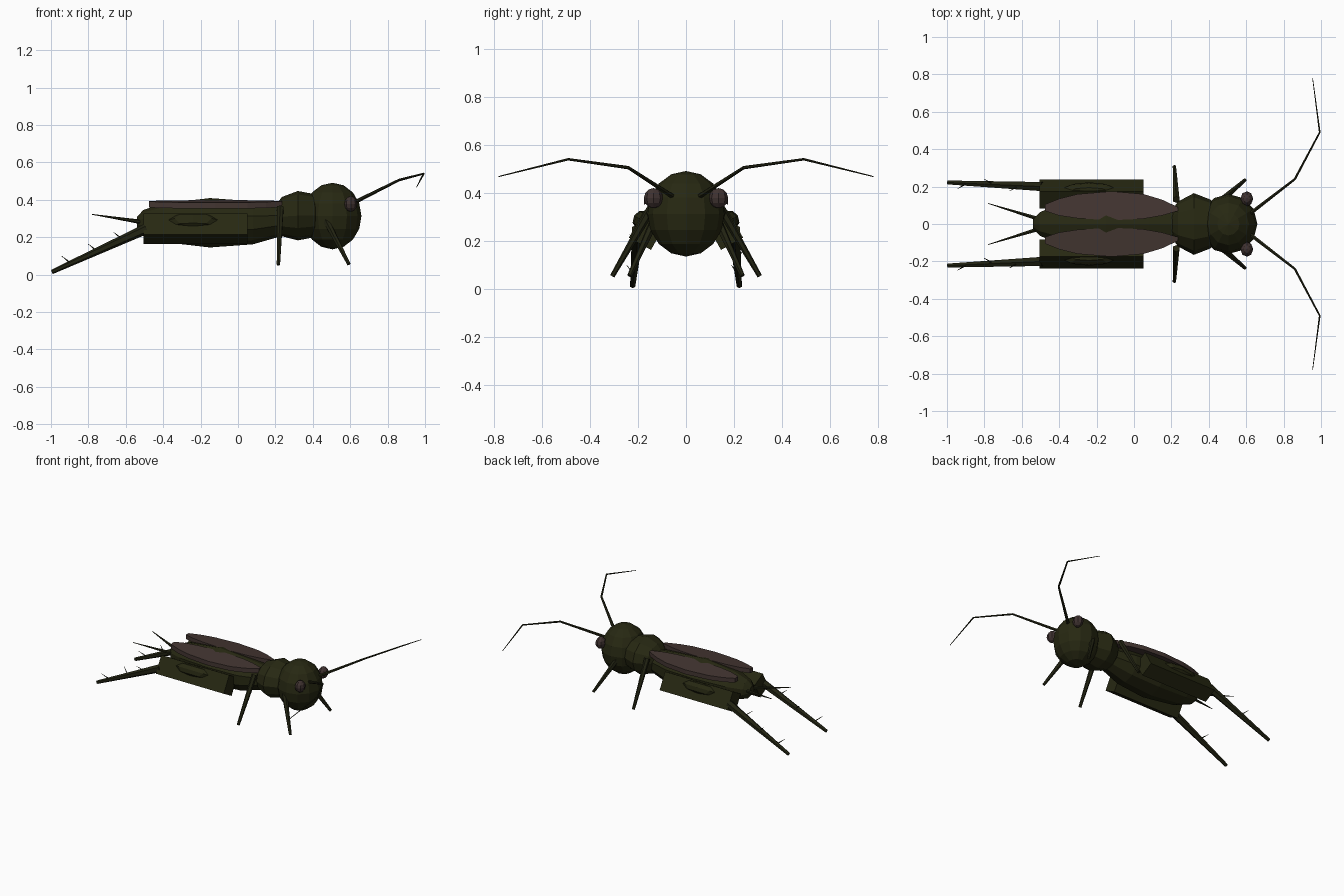
import bpy, bmesh, math
from mathutils import Vector, Matrix

if "Cube" in bpy.data.objects:
    bpy.data.objects.remove(bpy.data.objects["Cube"])


def material(name, rgb):
    m = bpy.data.materials.new(name)
    m.diffuse_color = (*rgb, 1)
    m.use_nodes = True
    m.node_tree.nodes["Principled BSDF"].inputs["Base Color"].default_value = m.diffuse_color
    return m


GREEN = material("dark green", (0.020, 0.021, 0.006))
LEG = material("leg green", (0.016, 0.017, 0.006))
BROWN = material("wing brown", (0.056, 0.036, 0.031))
EYE = material("eye brown", (0.050, 0.032, 0.030))


def finish(name, bm, mat):
    bmesh.ops.recalc_face_normals(bm, faces=bm.faces)
    me = bpy.data.meshes.new(name)
    bm.to_mesh(me)
    bm.free()
    me.materials.append(mat)
    ob = bpy.data.objects.new(name, me)
    bpy.context.collection.objects.link(ob)
    return ob


def loft(name, rings, mat, n=10):
    """Rings along x: (x, centre z, half width, half height)."""
    bm = bmesh.new()
    loops = []
    for x, z, ry, rz in rings:
        loops.append([bm.verts.new((x, ry * math.sin(2 * math.pi * i / n),
                                    z + rz * math.cos(2 * math.pi * i / n))) for i in range(n)])
    for a, b in zip(loops, loops[1:]):
        for i in range(n):
            bm.faces.new((a[i], a[(i + 1) % n], b[(i + 1) % n], b[i]))
    bm.faces.new(loops[0])
    bm.faces.new(loops[-1])
    return finish(name, bm, mat)


def ball(name, loc, size, mat, u=12, v=8, rot=None):
    bm = bmesh.new()
    bmesh.ops.create_uvsphere(bm, u_segments=u, v_segments=v, radius=1)
    m = Matrix.Translation(loc) @ (rot or Matrix()) @ Matrix.Diagonal((*size, 1))
    bmesh.ops.transform(bm, matrix=m, verts=bm.verts)
    return finish(name, bm, mat)


def rods(name, pts, radii, mat, n=6):
    """Tapered segments through the points."""
    bm = bmesh.new()
    for p, q, r0, r1 in zip(pts, pts[1:], radii, radii[1:]):
        p, q = Vector(p), Vector(q)
        d = q - p
        m = Matrix.Translation((p + q) / 2) @ d.to_track_quat('Z', 'Y').to_matrix().to_4x4()
        bmesh.ops.create_cone(bm, cap_ends=True, segments=n, radius1=r0, radius2=r1,
                              depth=d.length, matrix=m)
    return finish(name, bm, mat)


# body
loft("abdomen", [(-0.54, 0.28, 0.025, 0.03), (-0.505, 0.278, 0.065, 0.068), (-0.40, 0.277, 0.115, 0.103),
                 (-0.15, 0.277, 0.15, 0.132), (0.08, 0.277, 0.13, 0.115), (0.23, 0.29, 0.09, 0.085)], GREEN)
loft("thorax", [(0.20, 0.31, 0.07, 0.06), (0.235, 0.31, 0.12, 0.105), (0.32, 0.315, 0.165, 0.132),
                (0.41, 0.315, 0.13, 0.115), (0.44, 0.315, 0.09, 0.08)], GREEN, 12)
ball("head", (0.505, 0, 0.313), (0.155, 0.16, 0.178), GREEN)

# lens shaped outline of one wing: x, inner y, outer y
WING = [(-0.475, 0.07, 0.105), (-0.40, 0.045, 0.135), (-0.30, 0.03, 0.16), (-0.12, 0.02, 0.175),
        (0.05, 0.028, 0.16), (0.15, 0.045, 0.13), (0.235, 0.07, 0.09)]

for s, side in ((1, "left"), (-1, "right")):
    def pt(x, y, z):
        return (x, s * y, z)

    # wing slab, sloping gently outwards
    bm = bmesh.new()
    outline = [(x, i) for x, i, o in WING] + [(x, o) for x, i, o in reversed(WING)]
    low, top = ([bm.verts.new(pt(x, y, h - 0.09 * y)) for x, y in outline] for h in (0.368, 0.400))
    k = len(outline)
    bm.faces.new(low)
    bm.faces.new(top)
    for i in range(k):
        j = (i + 1) % k
        bm.faces.new((low[i], low[j], top[j], top[i]))
    finish(side + "_wing", bm, BROWN)

    # eye
    ball(side + "_eye", pt(0.603, 0.135, 0.378), (0.034, 0.04, 0.042), EYE, 8, 6)

    # antenna
    rods(side + "_antenna", [pt(0.62, 0.055, 0.385), pt(0.86, 0.24, 0.505),
                             pt(0.993, 0.49, 0.54), pt(0.955, 0.78, 0.468)],
         [0.011, 0.007, 0.005, 0.002], LEG)

    # front and middle legs
    rods(side + "_front_leg", [pt(0.46, 0.12, 0.31), pt(0.593, 0.235, 0.055)], [0.02, 0.010], LEG)
    rods(side + "_middle_leg", [pt(0.226, 0.13, 0.36), pt(0.216, 0.307, 0.053)], [0.02, 0.010], LEG)

    # hind thigh: box leaning inwards at the top
    tilt = Matrix.Rotation(s * math.radians(29), 4, 'X')
    bm = bmesh.new()
    bmesh.ops.create_cube(bm, size=1, matrix=Matrix.Translation(pt(-0.228, 0.16, 0.245)) @ tilt
                          @ Matrix.Diagonal((0.555, 0.105, 0.13, 1)))
    finish(side + "_hind_thigh", bm, GREEN)
    ball(side + "_thigh_bulge", pt(-0.24, 0.19, 0.29), (0.14, 0.03, 0.04), GREEN, 8, 4, tilt)

    # hind shin with small spines
    a, b = Vector(pt(-0.49, 0.2, 0.245)), Vector(pt(-0.995, 0.222, 0.014))
    rods(side + "_hind_shin", [a, b], [0.028, 0.012], LEG)
    for i, t in enumerate((0.25, 0.52, 0.8)):
        p = a.lerp(b, t)
        out = 0.03 * (1 if i % 2 else -1)
        rods(f"{side}_shin_spine_{i + 1}", [p, p + Vector((-0.05, out, 0.04))], [0.005, 0.001], LEG, 4)

    # tail feeler
    rods(side + "_tail_feeler", [pt(-0.52, 0.03, 0.282), pt(-0.78, 0.11, 0.322)], [0.012, 0.002], LEG)
